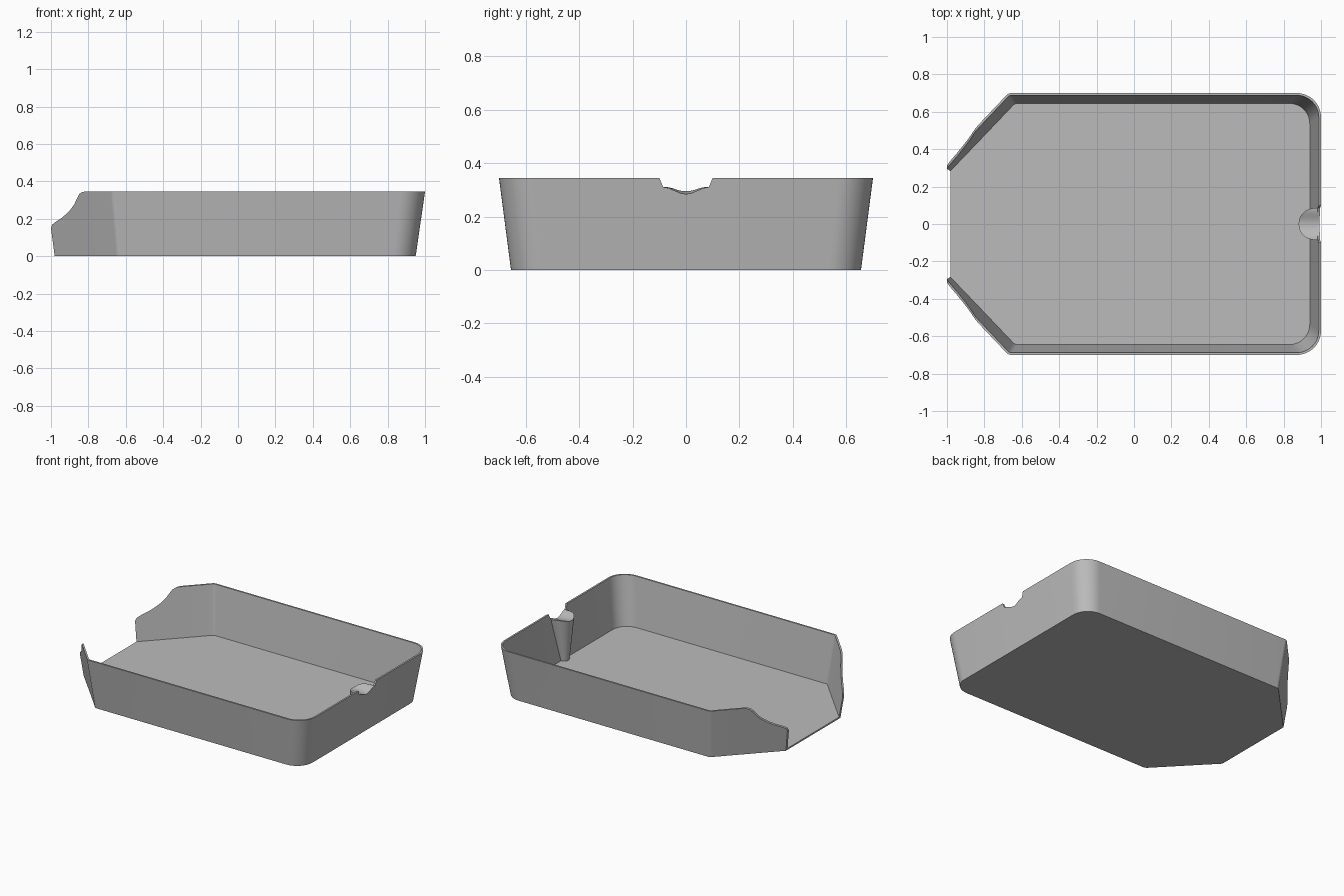
import bpy, bmesh, math

if "Cube" in bpy.data.objects:
    bpy.data.objects.remove(bpy.data.objects["Cube"])

H, TH = 0.345, 0.012          # wall height, wall thickness

grey = bpy.data.materials.new("plain_grey")
grey.diffuse_color = (0.5, 0.5, 0.5, 1)
grey.use_nodes = True
grey.node_tree.nodes["Principled BSDF"].inputs["Base Color"].default_value = grey.diffuse_color


def finish(name, bm):
    bmesh.ops.recalc_face_normals(bm, faces=bm.faces)
    me = bpy.data.meshes.new(name)
    bm.to_mesh(me)
    bm.free()
    ob = bpy.data.objects.new(name, me)
    bpy.context.collection.objects.link(ob)
    me.materials.append(grey)
    bpy.ops.object.select_all(action='DESELECT')
    ob.select_set(True)
    bpy.context.view_layer.objects.active = ob
    bpy.ops.object.shade_smooth_by_angle(angle=math.radians(30))


def chamfer_y(x, z):
    """Outer plane of the angled pouring cheek."""
    return 0.655 + (x + 0.64) * 1.044 + 0.22 * z


def arc(cb, rb, ct, rt, a0, a1, n):
    """Rounded corner columns between a bottom arc and a top arc."""
    out = []
    for i in range(n + 1):
        a = math.radians(a0 + (a1 - a0) * i / n)
        c, s = math.cos(a), math.sin(a)
        out.append(((cb[0] + rb * c, cb[1] + rb * s),
                    (ct[0] + rt * c, ct[1] + rt * s, H), (c, s)))
    return out


def notch_z(y):
    """Dipped rest in the back rim."""
    return 0.284 + 0.026 * (0.5 - 0.5 * math.cos(math.pi * min(abs(y) / 0.085, 1)))


# Columns of half the wall: (bottom xy, top xyz, outward offset direction)
cols = []
cheek = [(-1, .15), (-.993, .169), (-.97, .187), (-.945, .203), (-.92, .224),
         (-.895, .25), (-.875, .278), (-.862, .307), (-.85, .331), (-.835, .342), (-.82, H)]
for x, z in cheek:
    xb = x + 0.02
    cols.append(((xb, chamfer_y(xb, 0)), (x, chamfer_y(x, z), z), (0, 1.45)))
r = 0.04
k = r * math.tan(math.radians(21.9))
cols += arc((-.64 + k, .655 - r), r, (-.67 + k, .70 - r), r, 133.8, 90, 5)
cols += arc((.83, .535), .12, (.87, .57), .13, 90, 0, 12)
for y, z in [(.10, H), (.096, .335), (.085, .31)] + [(v, notch_z(v)) for v in (.064, .043, .021, 0)]:
    cols.append(((.95, y), (.95 + .05 * z / H, y, z), (1, 0)))
cols += [((b[0], -b[1]), (t[0], -t[1], t[2]), (n[0], -n[1]))
         for b, t, n in reversed(cols[:-1])]

# Tray: outer wall, rim, inner wall, floor and open front lip
bm = bmesh.new()
rings = []
for b, t, n in cols:
    f = TH / t[2]
    rings.append([bm.verts.new(p) for p in (
        (b[0], b[1], 0), t,
        (t[0] - n[0] * TH, t[1] - n[1] * TH, t[2]),
        (b[0] + (t[0] - b[0]) * f - n[0] * TH, b[1] + (t[1] - b[1]) * f - n[1] * TH, TH))])
for p, q in zip(rings, rings[1:]):
    for i in range(3):
        bm.faces.new((p[i], q[i], q[i + 1], p[i + 1]))
bm.faces.new([c[0] for c in rings])
bm.faces.new([c[3] for c in rings])
bm.faces.new(rings[0])
bm.faces.new(rings[-1])
bm.faces.new((rings[0][0], rings[0][3], rings[-1][3], rings[-1][0]))
finish("tray", bm)

# Tapered pillar under the notch with a dished top
bm = bmesh.new()
R, RB, N = 0.085, 0.035, 16
rows = []
for i in range(N + 1):
    a = math.pi * (i / N - 0.5)
    s, c = math.sin(a), math.cos(a)
    z = notch_z(R * s)
    rows.append([bm.verts.new(p) for p in (
        (.982, R * s, z),
        (.965 - R * c, R * s, z + .012 * (1 - abs(s))),
        (.94 - RB * c, RB * s, TH),
        (.942, RB * s, TH))])
for p, q in zip(rows, rows[1:]):
    for i in range(4):
        j = (i + 1) % 4
        bm.faces.new((p[i], q[i], q[j], p[j]))
bm.faces.new(rows[0])
bm.faces.new(rows[-1])
finish("notch_pillar", bm)
